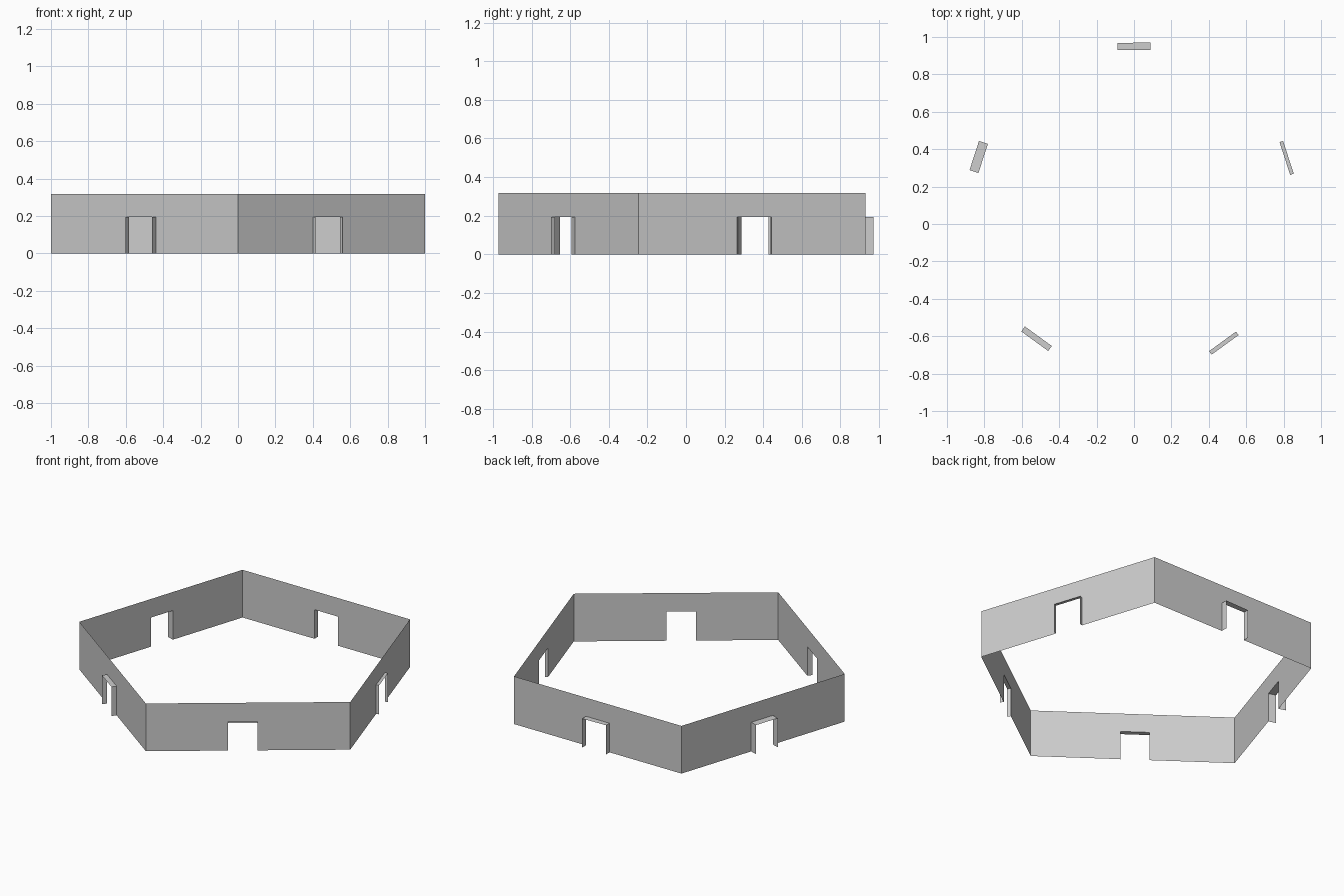
import bpy
import bmesh
from math import radians, sin, cos
from mathutils import Vector

cube = bpy.data.objects.get("Cube")
if cube:
    bpy.data.objects.remove(cube, do_unlink=True)

RADIUS = 1.0515
CENTRE_Y = 0.08
WALL_H = 0.318
DOOR_H = 0.194
UP = Vector((0, 0, 1))

grey = bpy.data.materials.new("light_grey")
grey.use_nodes = True
grey.diffuse_color = (0.61, 0.61, 0.61, 1)
grey.node_tree.nodes["Principled BSDF"].inputs["Base Color"].default_value = (0.61, 0.61, 0.61, 1)


def sheet_object(name, quads):
    """Make one flat-shaded object from a list of four-corner sheets."""
    bm = bmesh.new()
    for quad in quads:
        bm.faces.new([bm.verts.new(p) for p in quad])
    bmesh.ops.remove_doubles(bm, verts=bm.verts, dist=0.0001)
    mesh = bpy.data.meshes.new(name)
    bm.to_mesh(mesh)
    bm.free()
    mesh.materials.append(grey)
    obj = bpy.data.objects.new(name, mesh)
    bpy.context.collection.objects.link(obj)


def upright(a, b, low, high):
    return [a + UP * low, b + UP * low, b + UP * high, a + UP * high]


def corner(i):
    a = radians(-90 + 72 * i)
    return Vector((RADIUS * cos(a), CENTRE_Y + RADIUS * sin(a), 0))


# side name, door offset from the wall middle, door width, lining depth at each jamb
SIDES = [
    ("front_left", -0.033, 0.178, 0.023, 0.023),
    ("left", 0.008, 0.184, 0.02, 0.02),
    ("back", 0.0, 0.174, 0.041, 0.036),
    ("right", -0.008, 0.164, 0.05, 0.05),
    ("front_right", -0.014, 0.178, 0.033, 0.033),
]

for i, (side, shift, width, depth_a, depth_b) in enumerate(SIDES):
    start, end = corner(i), corner(i + 1)
    along = (end - start).normalized()
    out = along.cross(UP)
    middle = (start + end) / 2 + along * shift
    a, b = middle - along * width / 2, middle + along * width / 2
    a_out, b_out = a + out * depth_a, b + out * depth_b

    # Thin wall with a doorway: two piers and the panel over the opening
    sheet_object(side + "_wall", [
        upright(start, a, 0, DOOR_H),
        upright(b, end, 0, DOOR_H),
        [start + UP * DOOR_H, a + UP * DOOR_H, b + UP * DOOR_H,
         end + UP * DOOR_H, ][:1] + [a + UP * DOOR_H, a + UP * WALL_H, start + UP * WALL_H],
        upright(a, b, DOOR_H, WALL_H),
        upright(b, end, DOOR_H, WALL_H),
    ])

    # Door lining projecting outward: two jambs and a lintel
    sheet_object(side + "_door_lining", [
        upright(a_out, a, 0, DOOR_H),
        upright(b, b_out, 0, DOOR_H),
        [p + UP * DOOR_H for p in (a, a_out, b_out, b)],
    ])
